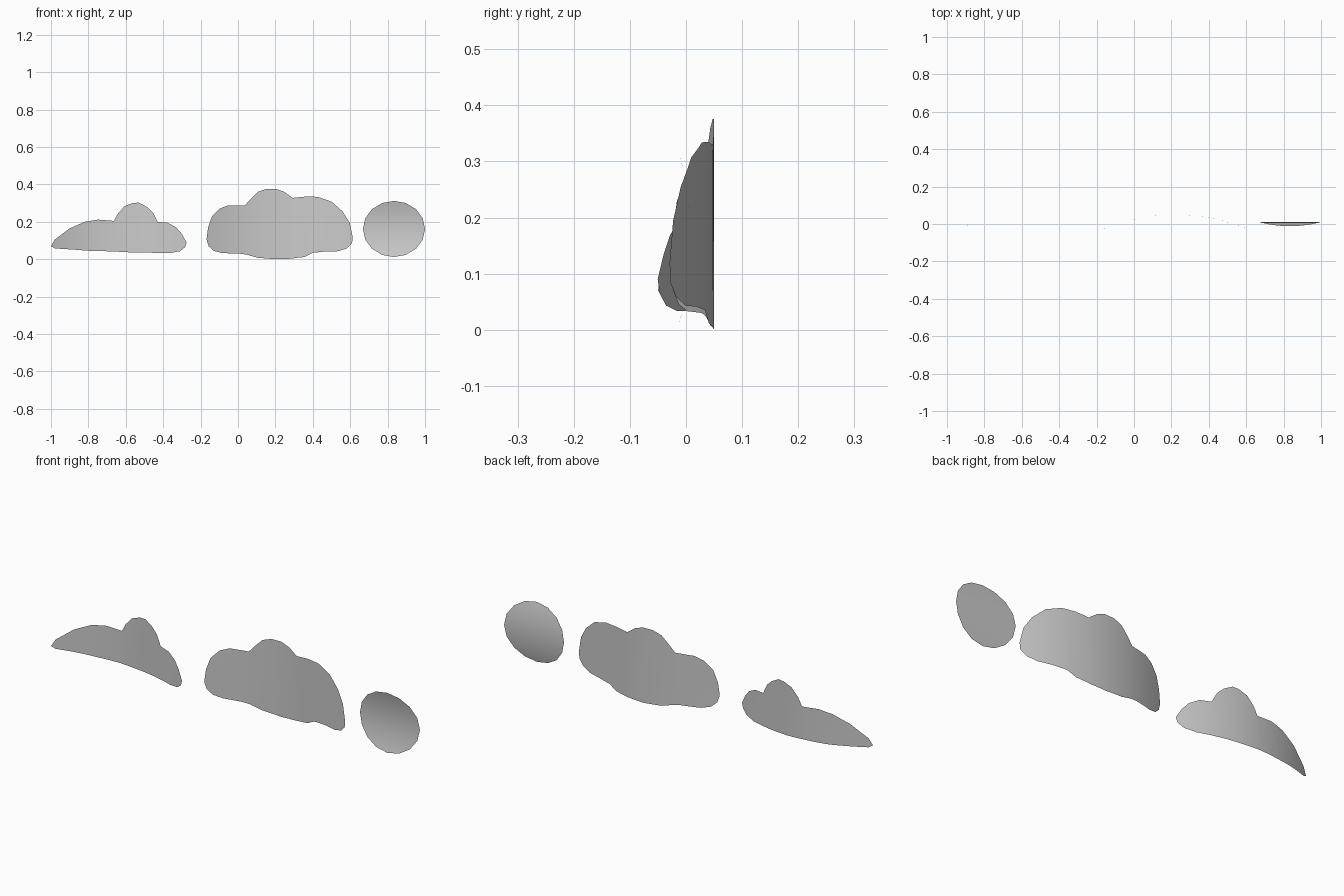
import bpy, bmesh, math
from mathutils import Vector

if "Cube" in bpy.data.objects:
    bpy.data.objects.remove(bpy.data.objects["Cube"])


def bent_sheet(name, outline, bend, axis, cuts=24):
    """Single-sided cut-out: fill outline (x, z), slice it along axis, bend it in y."""
    bm = bmesh.new()
    bm.faces.new([bm.verts.new((x, 0, z)) for x, z in outline])
    lo = min(p[0 if axis == 0 else 1] for p in outline)
    hi = max(p[0 if axis == 0 else 1] for p in outline)
    normal = Vector((1, 0, 0)) if axis == 0 else Vector((0, 0, 1))
    for i in range(1, cuts):
        co = normal * (lo + (hi - lo) * i / cuts)
        bmesh.ops.bisect_plane(bm, geom=bm.verts[:] + bm.edges[:] + bm.faces[:],
                               dist=1e-5, plane_co=co, plane_no=normal)
    for v in bm.verts:
        v.co.y = bend(v.co.x, v.co.z)
    bmesh.ops.triangulate(bm, faces=bm.faces[:])
    bm.normal_update()
    for f in bm.faces:
        f.smooth = True
        if f.normal.y > 0:
            f.normal_flip()
    mesh = bpy.data.meshes.new(name)
    bm.to_mesh(mesh)
    bm.free()
    obj = bpy.data.objects.new(name, mesh)
    bpy.context.collection.objects.link(obj)
    return obj


# Small cloud on the left
small = [(-1, .07), (-.98, .105), (-.9, .165), (-.82, .2), (-.75, .212), (-.663, .205),
         (-.642, .245), (-.605, .285), (-.56, .301), (-.53, .303), (-.487, .28),
         (-.455, .25), (-.43, .2), (-.375, .195), (-.33, .17), (-.3, .135),
         (-.275, .09), (-.283, .065), (-.31, .043), (-.365, .033), (-.47, .035),
         (-.58, .037), (-.67, .042), (-.79, .045), (-.9, .053), (-.98, .058)]
bent_sheet("small_cloud", small,
           lambda x, z: .03 - .08 * ((x + .638) / .362) ** 2, 0)

# Large cloud in the middle
large = [(-.168, .105), (-.16, .17), (-.14, .228), (-.1, .27), (-.055, .288),
         (.037, .288), (.065, .32), (.105, .36), (.15, .376), (.205, .376),
         (.248, .36), (.292, .328), (.36, .335), (.425, .334), (.5, .308),
         (.56, .255), (.597, .195), (.613, .12), (.61, .085), (.583, .058),
         (.535, .043), (.465, .041), (.4, .035), (.355, .012), (.28, .003),
         (.2, 0), (.105, .008), (.045, .025), (.01, .03), (-.085, .033),
         (-.13, .045), (-.157, .07)]
bent_sheet("large_cloud", large,
           lambda x, z: .05 - .078 * ((x - .22) / .39) ** 2, 0)

# Round disc on the right, bowed from top to bottom
n = 16
disc = [(.834 + .166 * math.cos(a), .162 + .15 * math.sin(a))
        for a in (-2 * math.pi * i / n for i in range(n))]
bent_sheet("round_disc", disc,
           lambda x, z: .01 - .022 * ((z - .162) / .15) ** 2, 1, 12)
